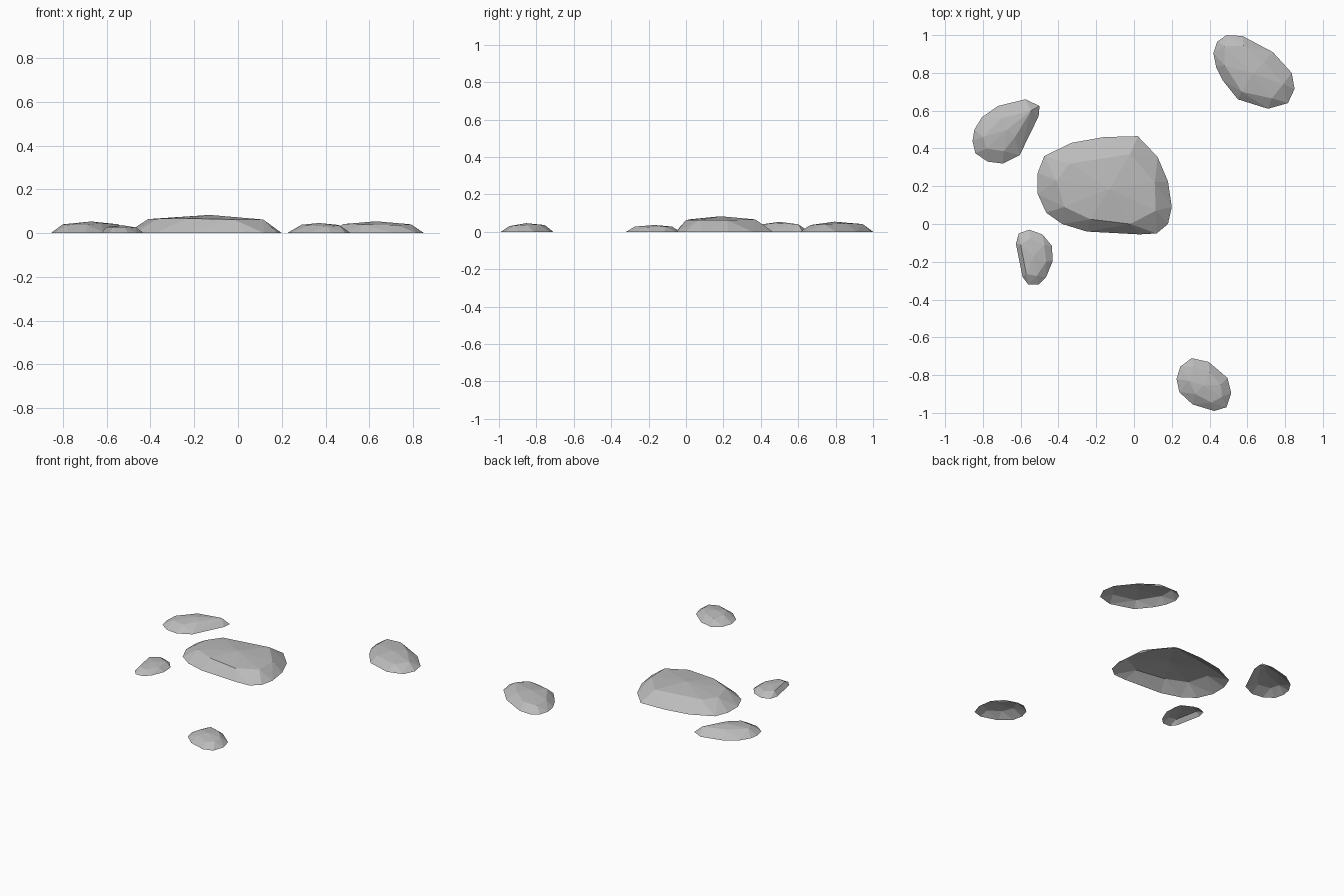
import bpy
import bmesh

# Single pale grey stone colour
stone = bpy.data.materials.new("pale_grey_stone")
stone.diffuse_color = (0.5, 0.5, 0.5, 1)


def make_stone(name, outline, shoulder, peak):
    """Faceted shell: ground outline, raised shoulder ring and a peak, open underneath."""
    bm = bmesh.new()
    for x, y in outline:
        bm.verts.new((x, y, 0))
    for p in shoulder + [peak]:
        bm.verts.new(p)
    hull = bmesh.ops.convex_hull(bm, input=bm.verts[:])
    loose = [v for v in bm.verts if not v.link_faces]
    bmesh.ops.delete(bm, geom=loose, context='VERTS')
    bmesh.ops.recalc_face_normals(bm, faces=bm.faces[:])
    # Open underside
    under = [f for f in bm.faces if all(v.co.z < 1e-4 for v in f.verts)]
    bmesh.ops.delete(bm, geom=under, context='FACES')
    # Merge nearly flat triangles into larger facets
    bmesh.ops.dissolve_limit(bm, angle_limit=0.035, verts=bm.verts[:], edges=bm.edges[:])
    mesh = bpy.data.meshes.new(name)
    bm.to_mesh(mesh)
    bm.free()
    mesh.materials.append(stone)
    obj = bpy.data.objects.new(name, mesh)
    bpy.context.collection.objects.link(obj)


# Large central stone
make_stone(
    "large_stone",
    [(0.02, 0.465), (0.125, 0.355), (0.18, 0.225), (0.2, 0.09), (0.18, 0), (0.12, -0.05),
     (0.03, -0.055), (-0.1, -0.04), (-0.25, -0.04), (-0.38, 0), (-0.465, 0.06),
     (-0.51, 0.16), (-0.51, 0.27), (-0.475, 0.36), (-0.33, 0.43), (-0.16, 0.46)],
    [(-0.02, 0.37, 0.066), (0.11, 0.22, 0.062), (0.115, 0.07, 0.062), (-0.02, 0, 0.062),
     (-0.23, 0.025, 0.067), (-0.37, 0.09, 0.065), (-0.41, 0.23, 0.064), (-0.34, 0.32, 0.066)],
    (-0.13, 0.185, 0.083))

# Back right stone
make_stone(
    "back_right_stone",
    [(0.42, 0.905), (0.44, 0.965), (0.49, 1), (0.575, 0.995), (0.735, 0.91), (0.835, 0.8),
     (0.85, 0.715), (0.815, 0.64), (0.71, 0.61), (0.55, 0.66), (0.47, 0.76), (0.435, 0.83)],
    [(0.48, 0.94, 0.039), (0.58, 0.945, 0.041), (0.69, 0.86, 0.045), (0.79, 0.74, 0.04),
     (0.73, 0.665, 0.036), (0.57, 0.7, 0.039), (0.48, 0.84, 0.041)],
    (0.63, 0.795, 0.054))

# Back left stone
make_stone(
    "back_left_stone",
    [(-0.855, 0.44), (-0.845, 0.5), (-0.805, 0.565), (-0.72, 0.625), (-0.575, 0.66),
     (-0.5, 0.625), (-0.505, 0.57), (-0.56, 0.46), (-0.605, 0.365), (-0.695, 0.32),
     (-0.775, 0.33), (-0.84, 0.375)],
    [(-0.8, 0.46, 0.04), (-0.7, 0.56, 0.045), (-0.545, 0.6, 0.04), (-0.63, 0.46, 0.045),
     (-0.69, 0.385, 0.037), (-0.78, 0.4, 0.037)],
    (-0.67, 0.5, 0.053))

# Small left stone
make_stone(
    "small_left_stone",
    [(-0.625, -0.105), (-0.61, -0.05), (-0.555, -0.03), (-0.485, -0.055), (-0.435, -0.115),
     (-0.43, -0.195), (-0.465, -0.28), (-0.505, -0.32), (-0.56, -0.32), (-0.59, -0.28)],
    [(-0.6, -0.11, 0.028), (-0.55, -0.075, 0.028), (-0.475, -0.11, 0.027),
     (-0.465, -0.2, 0.025), (-0.515, -0.275, 0.027), (-0.57, -0.265, 0.028)],
    (-0.53, -0.17, 0.036))

# Small front stone
make_stone(
    "small_front_stone",
    [(0.225, -0.82), (0.245, -0.755), (0.305, -0.71), (0.395, -0.73), (0.495, -0.815),
     (0.515, -0.895), (0.49, -0.97), (0.425, -0.99), (0.31, -0.955), (0.24, -0.89)],
    [(0.29, -0.83, 0.038), (0.32, -0.755, 0.036), (0.4, -0.785, 0.038), (0.46, -0.85, 0.037),
     (0.465, -0.915, 0.033), (0.41, -0.945, 0.03), (0.325, -0.9, 0.036)],
    (0.37, -0.855, 0.046))
